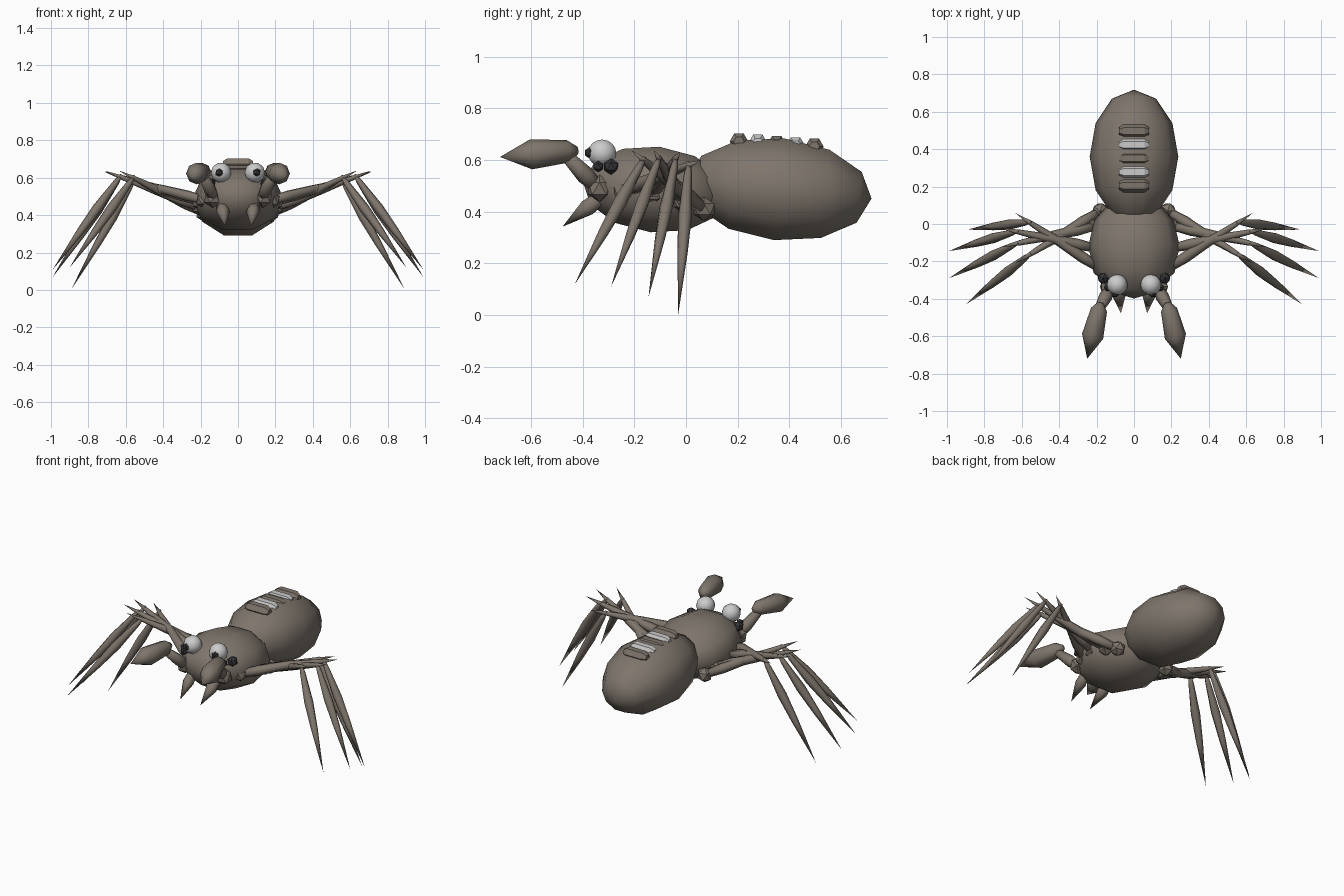
import bpy, bmesh, math
from mathutils import Vector, Matrix

if "Cube" in bpy.data.objects:
    bpy.data.objects.remove(bpy.data.objects["Cube"])


def material(name, rgb):
    m = bpy.data.materials.new(name)
    m.diffuse_color = (*rgb, 1)
    m.use_nodes = True
    m.node_tree.nodes["Principled BSDF"].inputs["Base Color"].default_value = m.diffuse_color
    return m


BROWN = material("brown", (0.21, 0.18, 0.15))
WHITE = material("white", (0.8, 0.8, 0.8))
BLACK = material("black", (0.04, 0.04, 0.045))


def finish(name, bm, mat, smooth):
    bmesh.ops.recalc_face_normals(bm, faces=bm.faces)
    for f in bm.faces:
        f.smooth = smooth
    me = bpy.data.meshes.new(name)
    bm.to_mesh(me)
    bm.free()
    me.materials.append(mat)
    ob = bpy.data.objects.new(name, me)
    bpy.context.collection.objects.link(ob)
    return ob


def ellipsoid(name, centre, size, mat, segs=10, rings=6, tilt=0.0, smooth=True):
    """Low-poly sphere with its poles along y and a vertex at top and bottom."""
    bm = bmesh.new()
    bmesh.ops.create_uvsphere(bm, u_segments=segs, v_segments=rings, radius=1)
    m = (Matrix.Translation(centre) @ Matrix.Rotation(tilt, 4, 'X')
         @ Matrix.Diagonal((*size, 1)) @ Matrix.Rotation(math.pi / 2, 4, 'X')
         @ Matrix.Rotation(math.pi / 2, 4, 'Z'))
    bm.transform(m)
    return finish(name, bm, mat, smooth)


def knob(name, centre, r, mat=BROWN):
    bm = bmesh.new()
    bmesh.ops.create_icosphere(bm, subdivisions=1, radius=r)
    bm.transform(Matrix.Translation(centre))
    return finish(name, bm, mat, False)


def spindle(name, a, b, profile, mat=BROWN, sides=6, smooth=True):
    """Lathed limb from a to b; profile is (fraction along, radius)."""
    a, b = Vector(a), Vector(b)
    rot = (b - a).to_track_quat('Z', 'Y')
    bm = bmesh.new()
    rings = []
    for t, r in profile:
        p = a.lerp(b, t)
        if r == 0:
            rings.append([bm.verts.new(p)])
            continue
        angles = [2 * math.pi * k / sides for k in range(sides)]
        rings.append([bm.verts.new(p + rot @ Vector((r * math.cos(g), r * math.sin(g), 0)))
                      for g in angles])
    for lo, hi in zip(rings, rings[1:]):
        for k in range(sides):
            n = (k + 1) % sides
            quad = [lo[k % len(lo)], lo[n % len(lo)], hi[n % len(hi)], hi[k % len(hi)]]
            bm.faces.new(list(dict.fromkeys(quad)))
    for ring in (rings[0], rings[-1]):
        if len(ring) > 2:
            bm.faces.new(ring)
    return finish(name, bm, mat, smooth)


# Body
ellipsoid("abdomen", (0, 0.36, 0.487), (0.237, 0.36, 0.208), BROWN, tilt=-0.1)
ellipsoid("thorax", (0, -0.12, 0.486), (0.245, 0.28, 0.175), BROWN, tilt=-0.1)

# Raised bands along the back
for i in range(5):
    y, z = 0.205 + 0.073 * i, 0.672 - 0.005 * i
    spindle(f"back_band_{i + 1}", (-0.08, y, z), (0.08, y, z),
            [(0, 0.02), (0.15, 0.036), (0.85, 0.036), (1, 0.02)],
            WHITE if i % 2 else BROWN, smooth=False)

# Legs: hip, knee, foot; the upper legs cross each other
LEGS = [((0.18, 0.07, 0.41), (0.56, -0.165, 0.60), (0.90, -0.43, 0.12)),
        ((0.20, -0.01, 0.44), (0.63, -0.105, 0.605), (0.99, -0.29, 0.11)),
        ((0.20, -0.13, 0.47), (0.63, -0.04, 0.605), (0.99, -0.145, 0.07)),
        ((0.18, -0.24, 0.48), (0.56, 0.01, 0.58), (0.89, -0.03, 0.005))]

for side, label in ((1, "right"), (-1, "left")):
    def at(x, y, z):
        return Vector((x * side, y, z))

    for i, (hip, knee, foot) in enumerate(LEGS):
        h, k, f = at(*hip), at(*knee), at(*foot)
        tag = f"{label}_{i + 1}"
        knob(f"hip_{tag}", h, 0.047)
        # Upper leg runs past the knee as a small spike
        spindle(f"upper_leg_{tag}", h, k + (k - h) * 0.2,
                [(0, 0.022), (0.2, 0.03), (0.5, 0.024), (0.8, 0.014), (1, 0)])
        spindle(f"lower_leg_{tag}", k + (k - f) * 0.02, f,
                [(0, 0.008), (0.08, 0.016), (0.35, 0.027), (0.6, 0.02), (1, 0)])

    # Eyes
    ellipsoid(f"main_eye_{label}", at(0.09, -0.325, 0.627), (0.055,) * 3, WHITE, 10, 8)
    knob(f"pupil_{label}", at(0.1, -0.37, 0.628), 0.024, BLACK)
    knob(f"side_eye_{label}", at(0.165, -0.29, 0.575), 0.032, BLACK)
    knob(f"small_eye_{label}", at(0.14, -0.34, 0.575), 0.022, BLACK)

    # Feelers
    knob(f"feeler_base_{label}", at(0.135, -0.335, 0.49), 0.052)
    spindle(f"feeler_arm_{label}", at(0.125, -0.34, 0.49), at(0.19, -0.46, 0.615),
            [(0, 0.026), (0.4, 0.036), (1, 0.025)])
    spindle(f"feeler_club_{label}", at(0.178, -0.42, 0.637), at(0.25, -0.72, 0.612),
            [(0, 0.015), (0.13, 0.044), (0.6, 0.058), (1, 0)], sides=8)

    # Fangs
    spindle(f"fang_{label}", at(0.085, -0.33, 0.455), at(0.07, -0.478, 0.342),
            [(0, 0.03), (0.35, 0.036), (1, 0)])
